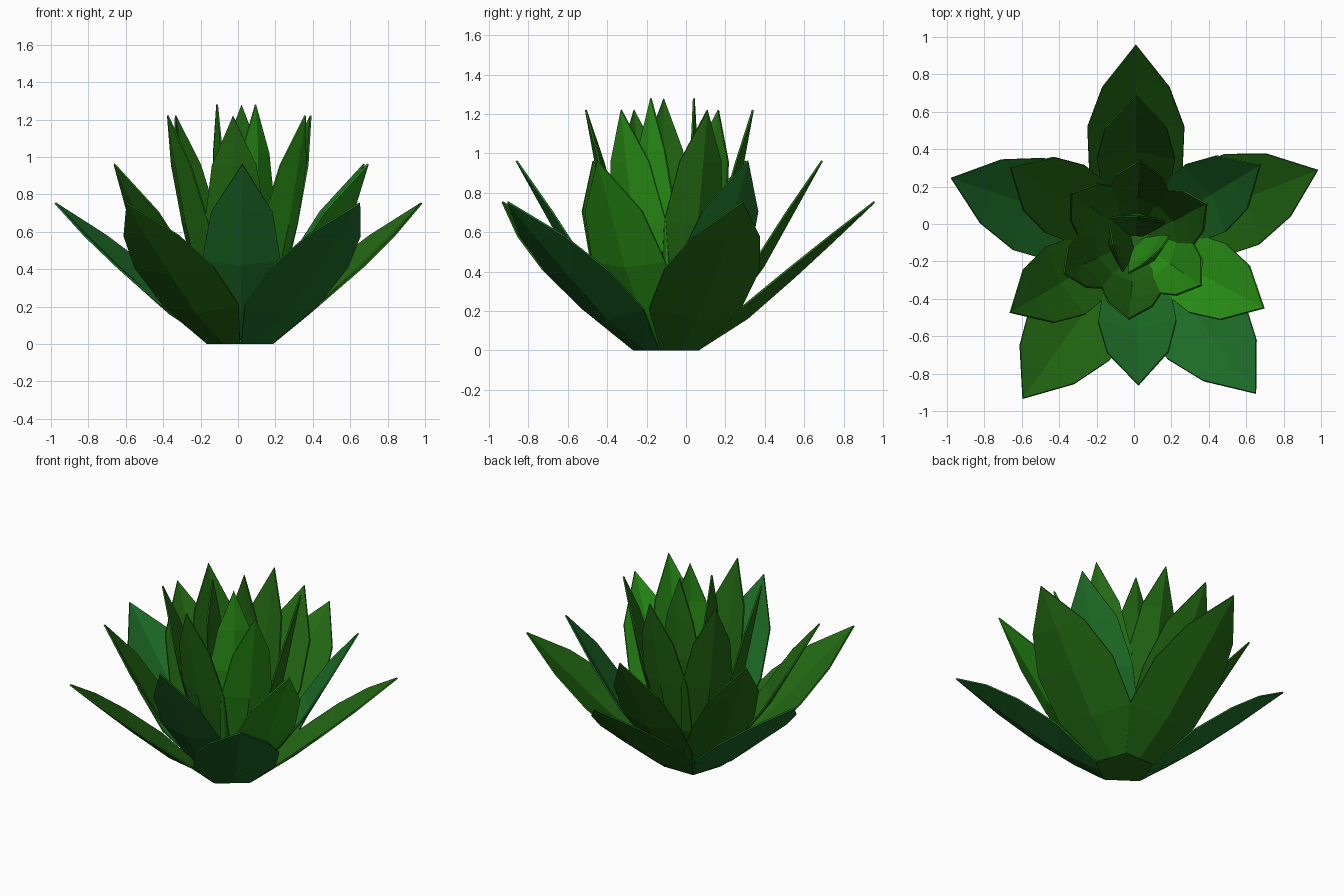
import bpy
from math import cos, sin, hypot, radians

if "Cube" in bpy.data.objects:
    bpy.data.objects.remove(bpy.data.objects["Cube"])

CX, CY = 0.01, -0.085          # rosette centre


def material(name, rgb):
    m = bpy.data.materials.new(name)
    m.diffuse_color = (*rgb, 1)
    m.use_nodes = True
    m.node_tree.nodes["Principled BSDF"].inputs["Base Color"].default_value = m.diffuse_color
    return m


MID = material("mid_green", (0.016, 0.14, 0.006))
BLUE = material("blue_green", (0.012, 0.15, 0.02))
BRIGHT = material("bright_green", (0.022, 0.28, 0.008))


def add_mesh(name, verts, faces, mat):
    me = bpy.data.meshes.new(name)
    me.from_pydata(verts, [], faces)
    me.materials.append(mat)
    ob = bpy.data.objects.new(name, me)
    bpy.context.collection.objects.link(ob)
    return ob


def leaf(name, rows, angle, mat):
    """Folded leaf; rows are (radius, height, half width, cup), ending in a tip."""
    c, s = cos(radians(angle)), sin(radians(angle))

    def place(r, t, z):
        return (CX + r * c - t * s, CY + r * s + t * c, z)

    verts, faces = [], []
    for i, (r, z, w, cup) in enumerate(rows[:-1]):
        a, b = rows[max(i - 1, 0)], rows[i + 1]
        dr, dz = b[0] - a[0], b[1] - a[1]
        n = hypot(dr, dz)
        er, ez = r - cup * dz / n, z + cup * dr / n   # edges lift towards the centre
        verts += [place(er, -w, ez), place(r, 0, z), place(er, w, ez)]
    for i in range(len(rows) - 2):
        k = 3 * i
        faces += [(k, k + 1, k + 4, k + 3), (k + 1, k + 2, k + 5, k + 4)]
    k = len(verts) - 3
    verts.append(place(rows[-1][0], 0, rows[-1][1]))
    faces += [(k, k + 1, k + 3), (k + 1, k + 2, k + 3)]
    ob = add_mesh(name, verts, faces, mat)
    sol = ob.modifiers.new("thickness", "SOLIDIFY")
    sol.thickness = 0.01
    sol.offset = -1


# Leaf rings from outside in: profile, then angle and colour of each leaf
rings = {
    "outer_leaf": (
        [(.15, 0, .106, 0), (.40, .16, .25, .06), (.64, .37, .26, .05),
         (.84, .555, .18, .03), (1.045, .75, 0, 0)],
        [(90, MID), (21, MID), (-52, BLUE), (-125.5, MID), (161.5, BLUE)]),
    "second_leaf": (
        [(.13, .02, .09, 0), (.30, .18, .18, .05), (.48, .42, .21, .05),
         (.63, .69, .165, .03), (.78, .96, 0, 0)],
        [(90, MID), (31, BLUE), (-28, BRIGHT), (-89, BLUE), (210, MID), (150, MID)]),
    "third_leaf": (
        [(.08, .04, .06, 0), (.23, .30, .14, .045), (.32, .64, .165, .055),
         (.38, .95, .12, .03), (.43, 1.22, 0, 0)],
        [(87, MID), (27, MID), (-35, BRIGHT), (-95, MID), (205, MID), (144, MID)]),
    "inner_leaf": (
        [(.03, .10, .04, 0), (.11, .40, .12, .03), (.15, .75, .15, .04),
         (.145, 1.02, .10, .02), (.13, 1.28, 0, 0)],
        [(86, MID), (-48, BRIGHT), (193, MID)]),
}
for name, (rows, leaves) in rings.items():
    for i, (angle, mat) in enumerate(leaves, 1):
        leaf(f"{name}_{i}", rows, angle, mat)

# Flat five-sided base plate closing the underside
base = [(CX + .183 * cos(radians(54 + 72 * i)), CY + .183 * sin(radians(54 + 72 * i)), 0)
        for i in range(5)]
add_mesh("base", base, [(4, 3, 2, 1, 0)], MID)
